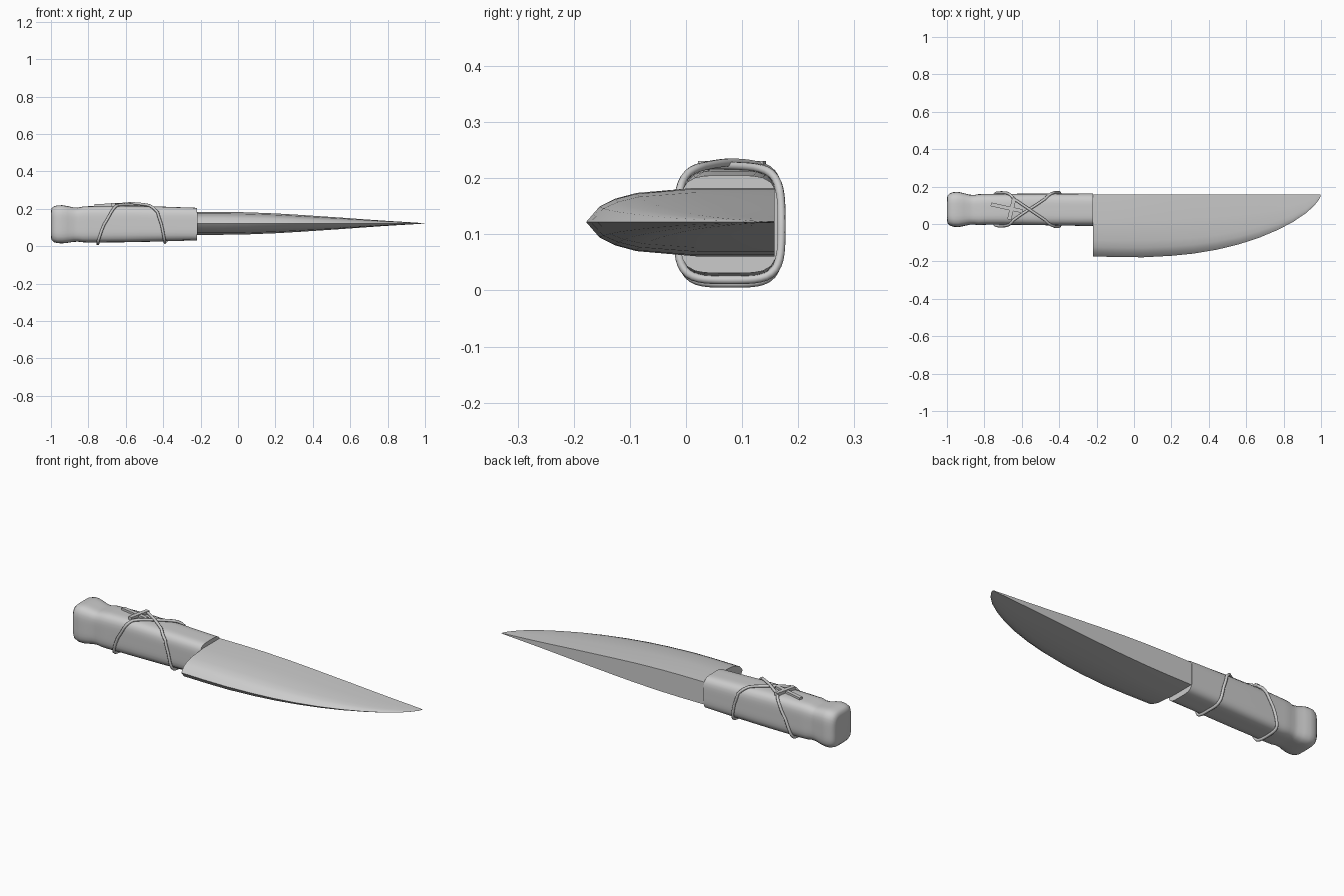
import bpy, bmesh, math
from mathutils import Vector

if "Cube" in bpy.data.objects:
    bpy.data.objects.remove(bpy.data.objects["Cube"])

ZC = 0.122  # height of the knife's long axis


def interp(keys, x):
    """Piecewise linear lookup in rows of (x, a, b, ...)."""
    if x <= keys[0][0]:
        return keys[0][1:]
    for p, q in zip(keys, keys[1:]):
        if x <= q[0]:
            t = (x - p[0]) / (q[0] - p[0])
            return [u + (v - u) * t for u, v in zip(p[1:], q[1:])]
    return keys[-1][1:]


def loft(name, rings, angle):
    """Skin closed rings of points and cap both ends."""
    bm = bmesh.new()
    vs = [[bm.verts.new(p) for p in r] for r in rings]
    n = len(rings[0])
    for a, b in zip(vs, vs[1:]):
        for i in range(n):
            j = (i + 1) % n
            bm.faces.new((a[i], a[j], b[j], b[i]))
    bm.faces.new(vs[0])
    bm.faces.new(vs[-1])
    bmesh.ops.remove_doubles(bm, verts=bm.verts, dist=1e-5)
    bmesh.ops.recalc_face_normals(bm, faces=bm.faces)
    me = bpy.data.meshes.new(name)
    bm.to_mesh(me)
    bm.free()
    ob = bpy.data.objects.new(name, me)
    bpy.context.collection.objects.link(ob)
    bpy.ops.object.select_all(action='DESELECT')
    ob.select_set(True)
    bpy.context.view_layer.objects.active = ob
    bpy.ops.object.shade_smooth_by_angle(angle=math.radians(angle))
    return ob


# Blade: straight spine, curved cutting edge; rows are x, edge y, half thickness
SPINE = 0.158
blade_rows = [(-0.22, -0.173, 0.061), (-0.08, -0.177, 0.061), (0.05, -0.178, 0.059),
              (0.2, -0.17, 0.053), (0.32, -0.158, 0.046), (0.44, -0.138, 0.038),
              (0.56, -0.109, 0.030), (0.67, -0.073, 0.022), (0.77, -0.031, 0.015),
              (0.85, 0.011, 0.010), (0.92, 0.058, 0.006), (0.965, 0.1, 0.003),
              (0.99, 0.132, 0.0015), (0.998, 0.15, 0.0007)]
profile = [(0, 1), (0.42, 1), (0.735, 0.85), (0.85, 0.68), (0.93, 0.46), (1, 0)]
rings = []
for x, edge, th in blade_rows:
    w = SPINE - edge
    up = [(x, SPINE - t * w, ZC + h * th) for t, h in profile]
    low = [(x, SPINE - t * w, ZC - h * th) for t, h in reversed(profile[:-1])]
    rings.append(up + low)
loft("blade", rings, 30)

# Handle: rows are x, y min, y max, z min, z max
handle_rows = [(-1.0, 0.02, 0.137, 0.05, 0.185), (-0.997, 0.005, 0.152, 0.033, 0.202),
               (-0.985, -0.008, 0.164, 0.021, 0.213), (-0.965, -0.015, 0.171, 0.016, 0.218),
               (-0.94, -0.017, 0.172, 0.015, 0.219), (-0.91, -0.011, 0.165, 0.018, 0.214),
               (-0.88, -0.004, 0.157, 0.023, 0.207), (-0.855, -0.003, 0.155, 0.024, 0.206),
               (-0.83, -0.006, 0.160, 0.021, 0.212), (-0.79, -0.004, 0.160, 0.019, 0.214),
               (-0.7, -0.004, 0.161, 0.020, 0.216), (-0.6, -0.005, 0.162, 0.021, 0.216),
               (-0.45, -0.007, 0.163, 0.024, 0.213), (-0.22, -0.011, 0.164, 0.031, 0.205)]


def surface(x, ang, off=0.0, n=4.5):
    """Point on the rounded-square handle section at x, pushed out by off."""
    y0, y1, z0, z1 = interp(handle_rows, x)
    a, b = (y1 - y0) / 2, (z1 - z0) / 2
    c, s = math.cos(ang), math.sin(ang)
    r = (abs(c / a) ** n + abs(s / b) ** n) ** (-1 / n) + off
    return Vector((x, (y0 + y1) / 2 + r * c, (z0 + z1) / 2 + r * s))


SEG = 40
loft("handle", [[surface(r[0], 2 * math.pi * i / SEG) for i in range(SEG)]
                for r in handle_rows], 50)

# Cord: two turns round the handle, crossing on top and straight underneath
turn = [(0, -0.75), (40, -0.748), (90, -0.715), (125, -0.68), (150, -0.645), (180, -0.56),
        (210, -0.475), (235, -0.43), (270, -0.41), (320, -0.392), (360, -0.39)]
pts = []
for k in range(144):
    d = k * 5
    first = d < 360
    x = interp(turn, d if first else 720 - d)[0]
    # second turn mirrors the first, so both slope across the top
    lift = 0.006 * math.exp(-(((d - 540) / 25) ** 2))
    pts.append(surface(x, math.radians(-90 - d), 0.007 + lift))
cu = bpy.data.curves.new("cord", 'CURVE')
cu.dimensions = '3D'
cu.bevel_depth = 0.0075
cu.bevel_resolution = 2
sp = cu.splines.new('POLY')
sp.points.add(len(pts) - 1)
for p, v in zip(sp.points, pts):
    p.co = (*v, 1)
sp.use_cyclic_u = True
bpy.context.collection.objects.link(bpy.data.objects.new("cord", cu))


# Small crossed toggle lying on top of the handle
def bar(name, a, b, width, height):
    a, b = Vector(a), Vector(b)
    side = Vector((-(b - a).y, (b - a).x, 0)).normalized() * width / 2
    up = Vector((0, 0, height / 2))
    loft(name, [[p + side + up, p - side + up, p - side - up, p + side - up]
                for p in (a, b)], 30)


bar("toggle_long_bar", (-0.765, 0.105, 0.219), (-0.595, 0.068, 0.223), 0.02, 0.013)
bar("toggle_cross_bar", (-0.667, 0.024, 0.222), (-0.640, 0.140, 0.222), 0.022, 0.018)
